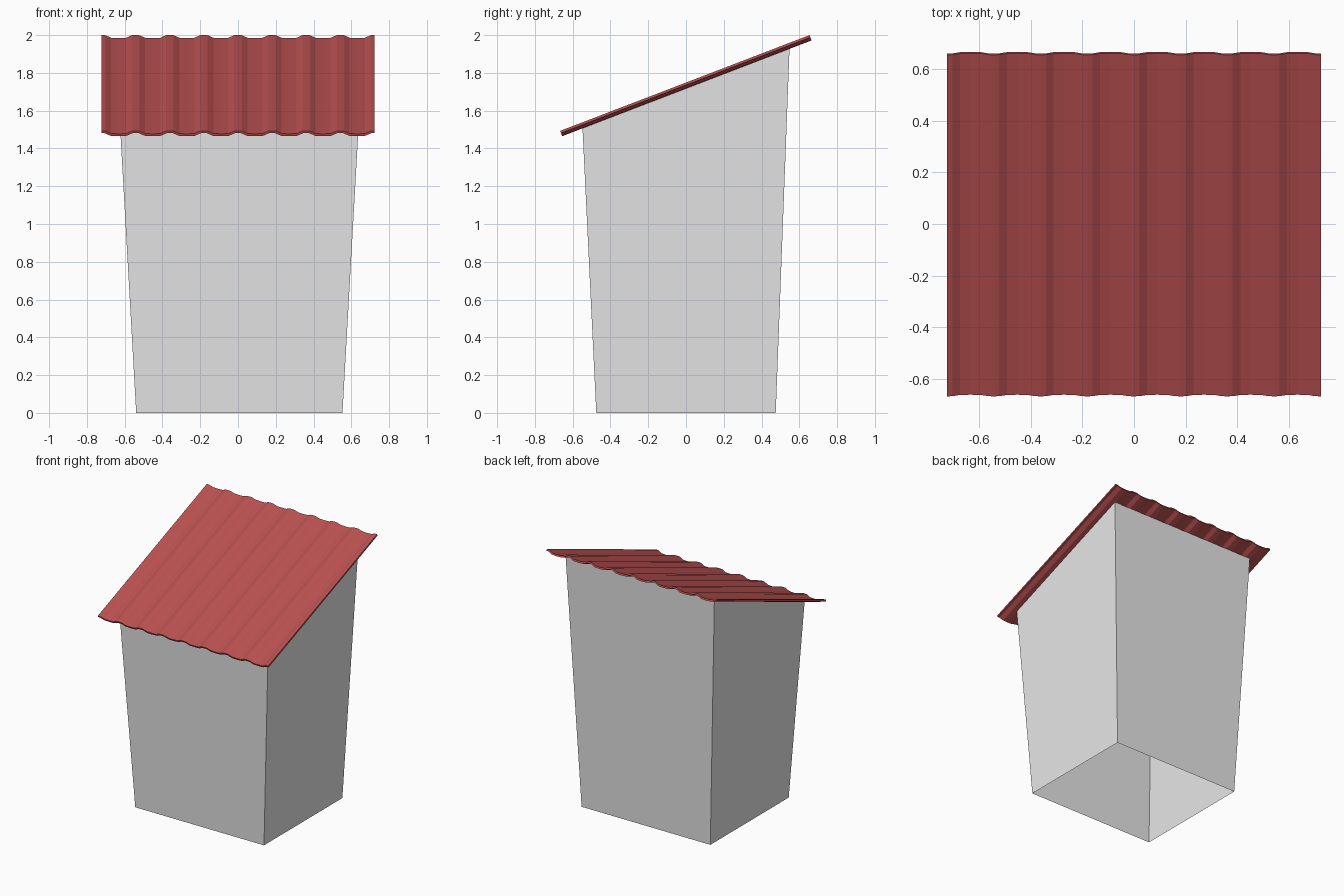
import bpy
import bmesh
import math

if "Cube" in bpy.data.objects:
    bpy.data.objects.remove(bpy.data.objects["Cube"])


def material(name, color):
    m = bpy.data.materials.new(name)
    m.diffuse_color = (*color, 1)
    m.use_nodes = True
    m.node_tree.nodes["Principled BSDF"].inputs["Base Color"].default_value = m.diffuse_color
    return m


def make_object(name, bm, mat):
    me = bpy.data.meshes.new(name)
    bm.to_mesh(me)
    bm.free()
    me.materials.append(mat)
    ob = bpy.data.objects.new(name, me)
    bpy.context.collection.objects.link(ob)
    return ob


grey = material("wall_grey", (0.8, 0.8, 0.8))
red = material("roof_red", (0.5, 0.083, 0.083))

# Walls: flaring open shell with a slanted top edge
bm = bmesh.new()
cx = 0.007
corners = [(-1, -1), (1, -1), (1, 1), (-1, 1)]
low = [bm.verts.new((cx + sx * 0.546, sy * 0.475, 0)) for sx, sy in corners]
high = [bm.verts.new((cx + sx * 0.631, sy * 0.548, 1.51 if sy < 0 else 1.928))
        for sx, sy in corners]
for i in range(4):
    j = (i + 1) % 4
    bm.faces.new((low[i], low[j], high[j], high[i]))
make_object("walls", bm, grey)

# Roof: corrugated sheet, one wave profile repeated across x
WAVES, HALF, AMP, THICK = 8, 0.722, 0.017, 0.013
period = 2 * HALF / WAVES
wave = [(0, 1), (0.02, 0.95), (0.05, 0.12), (0.09, 0), (0.13, 0.12), (0.16, 0.95)]
profile = [(-HALF + k * period + u, h) for k in range(WAVES) for u, h in wave]
profile.append((HALF, 1))

slope = math.atan2(0.507, 1.32)
s, c = math.sin(slope), math.cos(slope)
bm = bmesh.new()
rows = []
for y, z in ((-0.666, 1.493), (0.654, 2.0)):
    rows.append([bm.verts.new((x, y + s * AMP * (1 - h), z - c * AMP * (1 - h)))
                 for x, h in profile])
for i in range(len(profile) - 1):
    bm.faces.new((rows[0][i], rows[0][i + 1], rows[1][i + 1], rows[1][i]))
roof = make_object("corrugated_roof", bm, red)
mod = roof.modifiers.new("thickness", 'SOLIDIFY')
mod.thickness = THICK
mod.offset = -1
